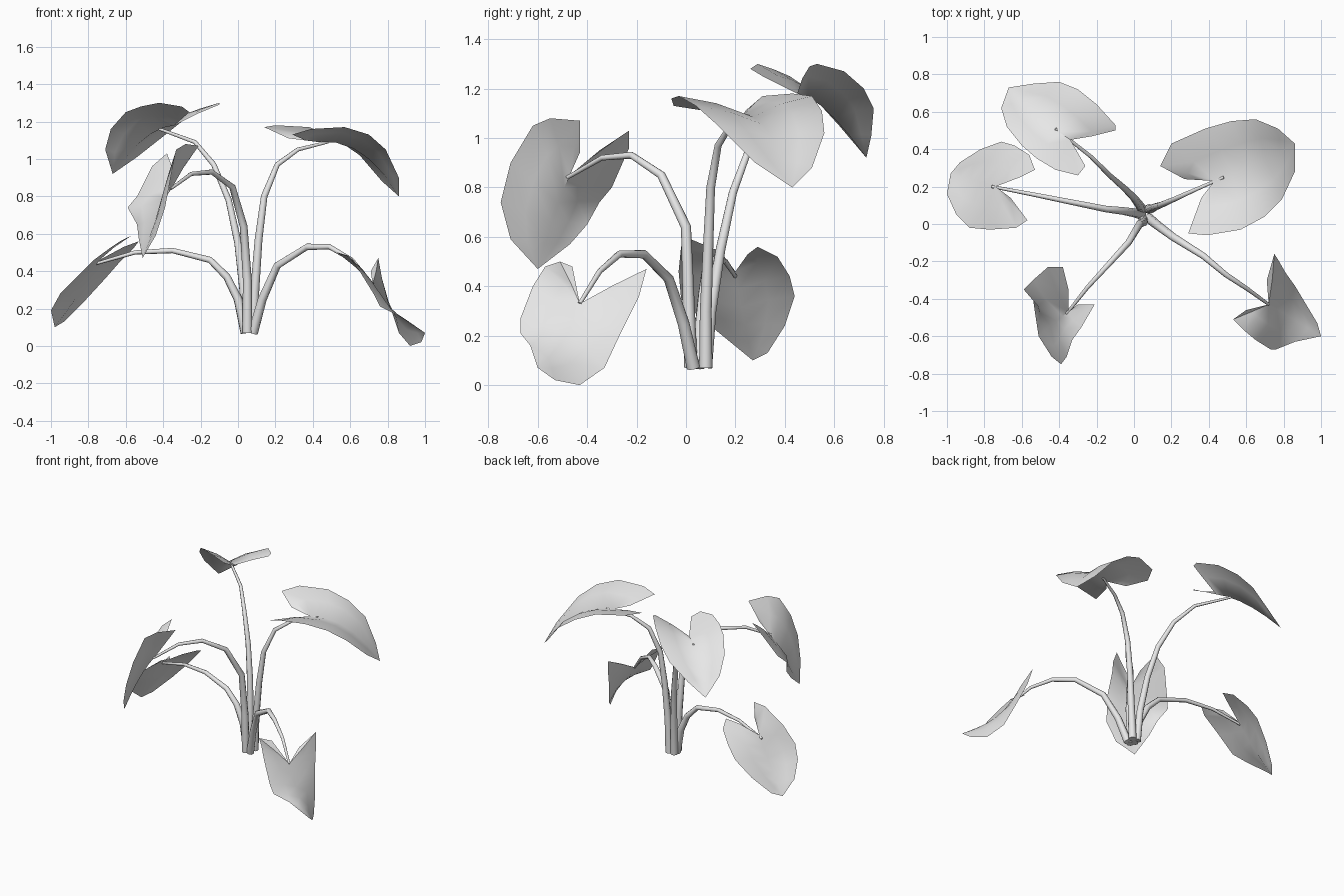
import bpy
import bmesh
import math
from mathutils import Vector

if "Cube" in bpy.data.objects:
    bpy.data.objects.remove(bpy.data.objects["Cube"], do_unlink=True)

# One plain colour for the whole plant
grey = bpy.data.materials.new("light grey")
grey.use_nodes = True
grey.diffuse_color = (0.8, 0.8, 0.8, 1)
grey.node_tree.nodes["Principled BSDF"].inputs["Base Color"].default_value = grey.diffuse_color


def points(coords):
    """Turn points in hundredths of a unit into vectors."""
    return [Vector(c) / 100 for c in coords]


def select_only(obj):
    bpy.ops.object.select_all(action='DESELECT')
    obj.select_set(True)
    bpy.context.view_layer.objects.active = obj


def stem(name, path, thick=0.027, thin=0.008):
    """Tapered round stalk that follows a path from the ground to its leaf."""
    curve = bpy.data.curves.new(name, 'CURVE')
    curve.dimensions = '3D'
    curve.bevel_depth = 1.0
    curve.bevel_resolution = 2
    curve.use_fill_caps = True
    path = points(path)
    spline = curve.splines.new('POLY')
    spline.points.add(len(path) - 1)
    for i, (point, position) in enumerate(zip(spline.points, path)):
        point.co = (*position, 1)
        point.radius = thick + (thin - thick) * i / (len(path) - 1)
    curve.materials.append(grey)
    obj = bpy.data.objects.new(name, curve)
    bpy.context.collection.objects.link(obj)
    select_only(obj)
    bpy.ops.object.convert(target='MESH')
    bpy.ops.object.shade_smooth_by_angle(angle=math.radians(60))


def leaf(name, midrib, one_side, other_side, dome=0.015):
    """Heart-shaped blade: a midrib (notch, middle, tip) lofted to two edges.

    Each edge runs from the notch round its lobe and on towards the tip."""
    notch, middle, tip = points(midrib)
    sides = [points(one_side) + [tip], points(other_side) + [tip]]
    last = len(sides[0]) - 1
    lobe = 2                                   # stations that fan from the notch
    across = sides[0][lobe + 2] - sides[1][lobe + 2]
    up = (tip - notch).cross(across).normalized()
    if up.z < 0:
        up.negate()
    bend = middle * 2 - (notch + tip) / 2      # control point of the midrib arc

    bm = bmesh.new()
    rows = []
    for i in range(last + 1):
        t = max(0, i - lobe) / (last - lobe)
        rib = notch * (1 - t) ** 2 + bend * 2 * t * (1 - t) + tip * t ** 2
        lift = up * dome * math.sin(math.pi * i / last)
        a, b = sides[0][i], sides[1][i]
        row = [a, (a + rib) / 2 + lift, rib, (b + rib) / 2 + lift, b]
        rows.append([bm.verts.new(p) for p in row])
    for near, far in zip(rows, rows[1:]):
        for j in range(len(near) - 1):
            bm.faces.new((near[j], near[j + 1], far[j + 1], far[j]))
    bmesh.ops.remove_doubles(bm, verts=bm.verts, dist=0.0005)
    bmesh.ops.recalc_face_normals(bm, faces=bm.faces)
    bm.normal_update()
    if sum((f.normal.dot(up) * f.calc_area() for f in bm.faces)) < 0:
        bmesh.ops.reverse_faces(bm, faces=bm.faces)

    mesh = bpy.data.meshes.new(name)
    bm.to_mesh(mesh)
    bm.free()
    mesh.materials.append(grey)
    obj = bpy.data.objects.new(name, mesh)
    bpy.context.collection.objects.link(obj)
    select_only(obj)
    bpy.ops.object.shade_smooth_by_angle(angle=math.radians(60))


# Tall stalk and leaf, back right
stem("back_right_stem",
     [(4, 8, 7), (3, 10, 30), (0, 14, 55), (-5, 19, 78), (-13, 26, 97), (-23, 36, 109), (-42, 51, 116)])
leaf("back_right_leaf",
     [(-34, 45, 118), (-50, 57, 111), (-67, 73, 92)],
     [(-22, 47, 124), (-10, 50, 129), (-10, 53, 130), (-20, 64, 127), (-30, 72, 120), (-40, 76, 112), (-54, 75, 101)],
     [(-26, 31, 125), (-30, 26, 128), (-42, 29, 130), (-52, 35, 128), (-60, 42, 125), (-68, 52, 116), (-71, 62, 105)])

# Tall stalk and widest leaf, back left
stem("back_left_stem",
     [(8, 8, 7), (9, 8, 30), (11, 9, 57), (14, 10, 80), (21, 13, 97), (32, 18, 105), (48, 25, 109)])
leaf("back_left_leaf",
     [(43, 23, 109), (66, 33, 103), (86, 43, 80)],
     [(27, 24, 111), (14, 31, 117), (20, 43, 118), (38, 51, 117), (52, 55, 111), (65, 56, 102), (77, 51, 88)],
     [(36, 14, 110), (29, -5, 113), (39, -6, 116), (57, -3, 117), (70, 4, 113), (79, 13, 105), (86, 28, 90)])

# Low stalk and leaf, right side
stem("right_stem",
     [(4, 5, 7), (0, 6, 25), (-6, 7, 37), (-15, 8, 46), (-35, 12, 51), (-55, 16, 50), (-76, 20, 44)])
leaf("right_leaf",
     [(-74, 20, 46), (-85, 23, 28), (-98, 27, 10)],
     [(-61, 25, 53), (-53, 29, 56), (-56, 37, 52), (-64, 42, 44), (-71, 44, 36), (-82, 40, 24), (-93, 33, 13)],
     [(-66, 14, 54), (-57, 2, 59), (-63, -2, 56), (-77, -3, 46), (-88, -2, 35), (-95, 5, 28), (-100, 16, 19)])

# Middle stalk and hanging leaf, front right
stem("front_right_stem",
     [(5, 2, 7), (5, 1, 35), (3, 0, 64), (-3, -10, 85), (-14, -22, 93), (-25, -34, 92), (-36, -48, 84)])
leaf("front_right_leaf",
     [(-35, -47, 85), (-43, -53, 70), (-51, -60, 47)],
     [(-30, -43, 94), (-21, -43, 107), (-28, -55, 108), (-33, -62, 105), (-36, -71, 90), (-39, -75, 74), (-44, -71, 59)],
     [(-35, -35, 95), (-38, -23, 103), (-46, -23, 96), (-54, -30, 80), (-59, -35, 74), (-54, -40, 65), (-53, -47, 57)])

# Low stalk and drooping leaf, front left
stem("front_left_stem",
     [(8, 3, 7), (13, -1, 25), (21, -7, 43), (37, -17, 53), (49, -27, 53), (61, -35, 46), (72, -43, 33)])
leaf("front_left_leaf",
     [(72, -43, 33), (84, -50, 18), (100, -60, 7)],
     [(71, -30, 40), (75, -16, 47), (77, -19, 36), (81, -26, 22), (86, -33, 7), (92, -43, 0), (98, -53, 2)],
     [(60, -46, 48), (53, -51, 50), (59, -57, 48), (65, -62, 40), (73, -67, 27), (76, -67, 21), (86, -63, 16)])
